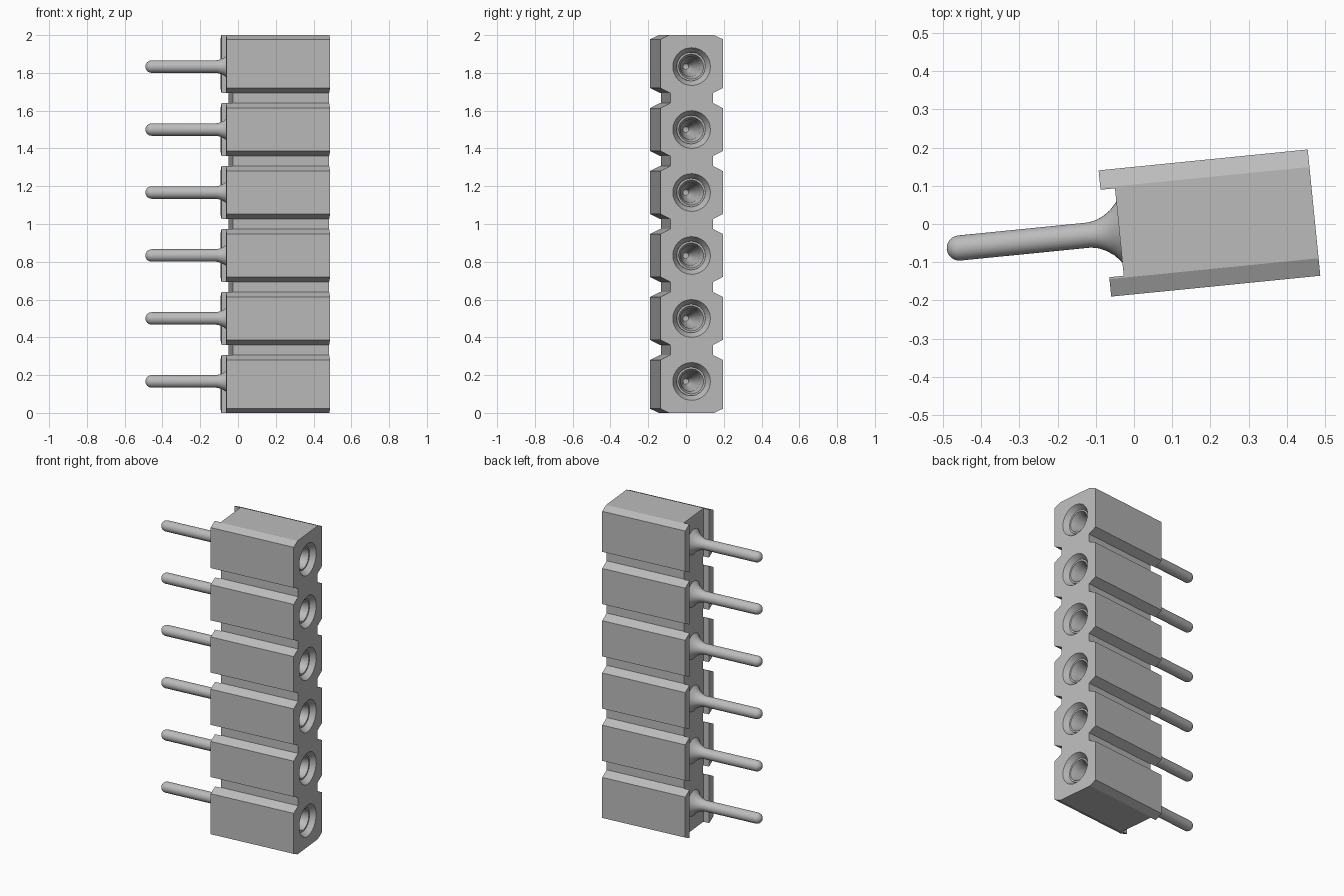
import bpy, bmesh, math
from mathutils import Matrix, Vector

if "Cube" in bpy.data.objects:
    bpy.data.objects.remove(bpy.data.objects["Cube"], do_unlink=True)

COUNT = 6
PITCH = 2 / COUNT
HALF_LEN, HALF_WID = 0.275, 0.166
RECESS = 0.038
PLACE = Matrix.Translation((0.1975, 0.0025, 0)) @ Matrix.Rotation(math.radians(5.7), 4, 'Z')
CENTRES = [PITCH * (i + 0.5) for i in range(COUNT)]

grey = bpy.data.materials.new("neutral_grey")
grey.use_nodes = True
colour = (0.5, 0.5, 0.5, 1)
grey.diffuse_color = colour
grey.node_tree.nodes["Principled BSDF"].inputs["Base Color"].default_value = colour


def make_object(name, bm):
    bmesh.ops.recalc_face_normals(bm, faces=bm.faces)
    mesh = bpy.data.meshes.new(name)
    bm.to_mesh(mesh)
    bm.free()
    mesh.materials.append(grey)
    obj = bpy.data.objects.new(name, mesh)
    bpy.context.collection.objects.link(obj)
    obj.matrix_world = PLACE
    return obj


def lathe(bm, profile, z):
    """Revolve (x, radius) points about the x axis at height z."""
    verts = [bm.verts.new((x, 0, z + r)) for x, r in profile]
    edges = [bm.edges.new(pair) for pair in zip(verts, verts[1:])]
    bmesh.ops.spin(bm, geom=verts + edges, cent=(0, 0, z), axis=(1, 0, 0),
                   angle=math.tau, steps=32, use_merge=True)
    bmesh.ops.remove_doubles(bm, verts=bm.verts, dist=0.0001)


def activate(obj):
    bpy.ops.object.select_all(action='DESELECT')
    obj.select_set(True)
    bpy.context.view_layer.objects.active = obj


def cut(obj, cutter):
    cutter.hide_render = True
    mod = obj.modifiers.new("cut", 'BOOLEAN')
    mod.operation, mod.solver, mod.object = 'DIFFERENCE', 'EXACT', cutter
    bpy.context.view_layer.update()
    activate(obj)
    bpy.ops.object.modifier_apply(modifier=mod.name)
    bpy.data.objects.remove(cutter, do_unlink=True)


# Housing outline: chamfered ends and a bevelled notch between neighbours
side = [(0.12, 0), (HALF_WID, 0.022)]
for i in range(1, COUNT):
    z = i * PITCH
    side += [(HALF_WID, z - 0.053), (0.113, z - 0.026),
             (0.113, z + 0.026), (HALF_WID, z + 0.053)]
side += [(HALF_WID, 1.978), (0.12, 2)]
outline = side + [(-y, z) for y, z in reversed(side)]
bm = bmesh.new()
face = bm.faces.new([bm.verts.new((-HALF_LEN, y, z)) for y, z in outline])
sweep = bmesh.ops.extrude_face_region(bm, geom=[face])
moved = [v for v in sweep["geom"] if isinstance(v, bmesh.types.BMVert)]
bmesh.ops.translate(bm, verts=moved, vec=Vector((2 * HALF_LEN, 0, 0)))
housing = make_object("housing", bm)

# Channel along the pin side, leaving thin standoff rails
bm = bmesh.new()
bmesh.ops.create_cube(bm, size=1, matrix=Matrix.Translation((-HALF_LEN, 0, 1))
                      @ Matrix.Diagonal((2 * RECESS, 0.23, 2.4, 1)))
cut(housing, make_object("channel_cutter", bm))

# Countersunk socket holes
bm = bmesh.new()
for z in CENTRES:
    lathe(bm, [(-0.1, 0), (-0.1, 0.076), (0.235, 0.076), (HALF_LEN, 0.1),
               (0.3, 0.1), (0.3, 0)], z)
cut(housing, make_object("socket_cutter", bm))
activate(housing)
bpy.ops.object.shade_smooth_by_angle(angle=math.radians(20))

# Pins: rounded tip, flared shoulder, tapered socket inside the housing
R = 0.033
tip = [(-0.658 - R * math.cos(a), R * math.sin(a))
       for a in [math.pi / 2 * k / 6 for k in range(7)]]
flare = [(-0.315, R), (-0.295, 0.037), (-0.275, 0.046), (-0.255, 0.06), (-0.237, 0.08)]
socket = [(-0.225, 0.076), (0.245, 0.076), (0.245, 0.066), (0.205, 0.052),
          (0.08, 0.045), (-0.04, 0.015), (-0.045, 0)]
for i, z in enumerate(CENTRES):
    bm = bmesh.new()
    lathe(bm, tip + flare + socket, z)
    pin = make_object(f"pin_{i + 1}", bm)
    activate(pin)
    bpy.ops.object.shade_smooth_by_angle(angle=math.radians(30))
